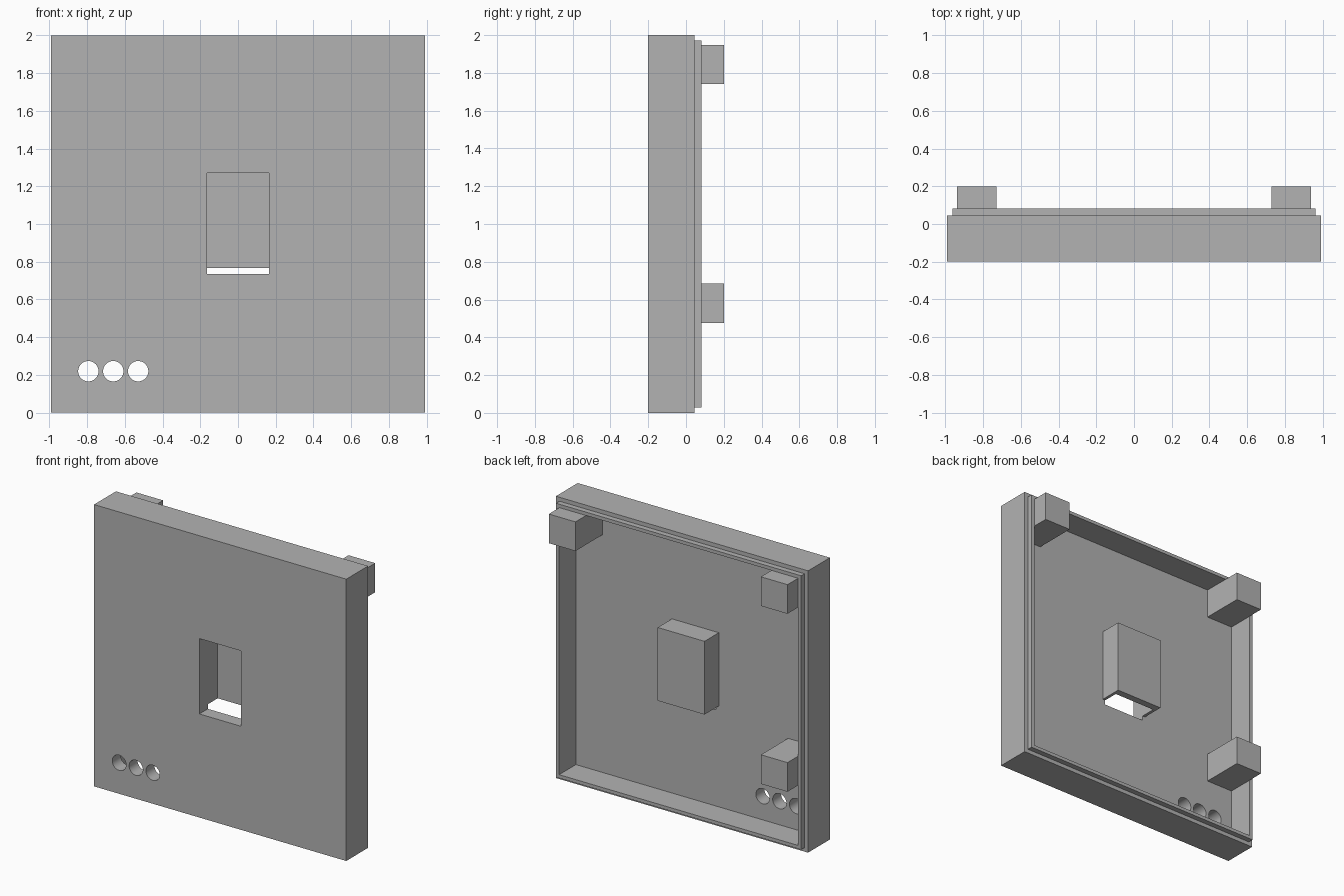
import bpy
import bmesh
from mathutils import Matrix, Vector

if "Cube" in bpy.data.objects:
    bpy.data.objects.remove(bpy.data.objects["Cube"], do_unlink=True)

grey = bpy.data.materials.new("plain grey")
grey.use_nodes = True
colour = (0.45, 0.45, 0.45, 1)
grey.diffuse_color = colour
grey.node_tree.nodes["Principled BSDF"].inputs["Base Color"].default_value = colour

FRONT, STEP, RIM, FLOOR = -0.2, 0.045, 0.083, -0.105


def finish(name, bm):
    mesh = bpy.data.meshes.new(name)
    bm.to_mesh(mesh)
    bm.free()
    mesh.materials.append(grey)
    obj = bpy.data.objects.new(name, mesh)
    bpy.context.collection.objects.link(obj)
    return obj


def block(name, x, y, z):
    """Box spanning the given (low, high) ranges."""
    bm = bmesh.new()
    bmesh.ops.create_cube(bm, size=1)
    low, high = Vector((x[0], y[0], z[0])), Vector((x[1], y[1], z[1]))
    size = high - low
    bm.transform(Matrix.Translation((low + high) / 2) @ Matrix.Diagonal((*size, 1)))
    return finish(name, bm)


def rod(name, x, z, radius):
    """Cylinder through the front plate, along y."""
    bm = bmesh.new()
    bmesh.ops.create_cone(bm, cap_ends=True, segments=48, radius1=radius,
                          radius2=radius, depth=0.3)
    bm.transform(Matrix.Translation((x, FRONT, z)) @ Matrix.Rotation(1.5707963, 4, "X"))
    return finish(name, bm)


def combine(target, tool, operation):
    """Apply a boolean and remove the helper."""
    mod = target.modifiers.new("boolean", "BOOLEAN")
    mod.operation, mod.object, mod.solver = operation, tool, "EXACT"
    tool.hide_render = True
    bpy.context.view_layer.objects.active = target
    bpy.ops.object.modifier_apply(modifier=mod.name)
    bpy.data.objects.remove(tool, do_unlink=True)


# Shallow tray with a stepped rim at the back
case = block("front_case", (-0.99, 0.99), (FRONT, STEP), (0, 2))
combine(case, block("lip", (-0.962, 0.962), (-0.15, RIM), (0.028, 1.972)), "UNION")
combine(case, block("cavity", (-0.938, 0.938), (FLOOR, 0.3), (0.052, 1.948)), "DIFFERENCE")

# Window and three round holes through the front plate
combine(case, block("window", (-0.163, 0.163), (-0.4, 0), (0.735, 1.27)), "DIFFERENCE")
for i in range(3):
    combine(case, rod("hole", -0.793 + 0.132 * i, 0.22, 0.054), "DIFFERENCE")

# Hood behind the window, open at the front and underneath
hood = block("window_hood", (-0.184, 0.184), (FLOOR, 0.055), (0.768, 1.288))
combine(hood, block("hollow", (-0.163, 0.163), (-0.4, 0.005), (0.5, 1.27)), "DIFFERENCE")

# Mounting posts, standing against the side walls
for name, x, z in (("upper_left_post", (0.728, 0.937), 1.74),
                   ("upper_right_post", (-0.937, -0.728), 1.74),
                   ("lower_right_post", (-0.937, -0.728), 0.477)):
    block(name, x, (FLOOR, 0.2), (z, z + 0.207))

# Smooth hole walls, sharp edges elsewhere
bpy.ops.object.select_all(action="DESELECT")
case.select_set(True)
bpy.context.view_layer.objects.active = case
bpy.ops.object.shade_smooth_by_angle()
